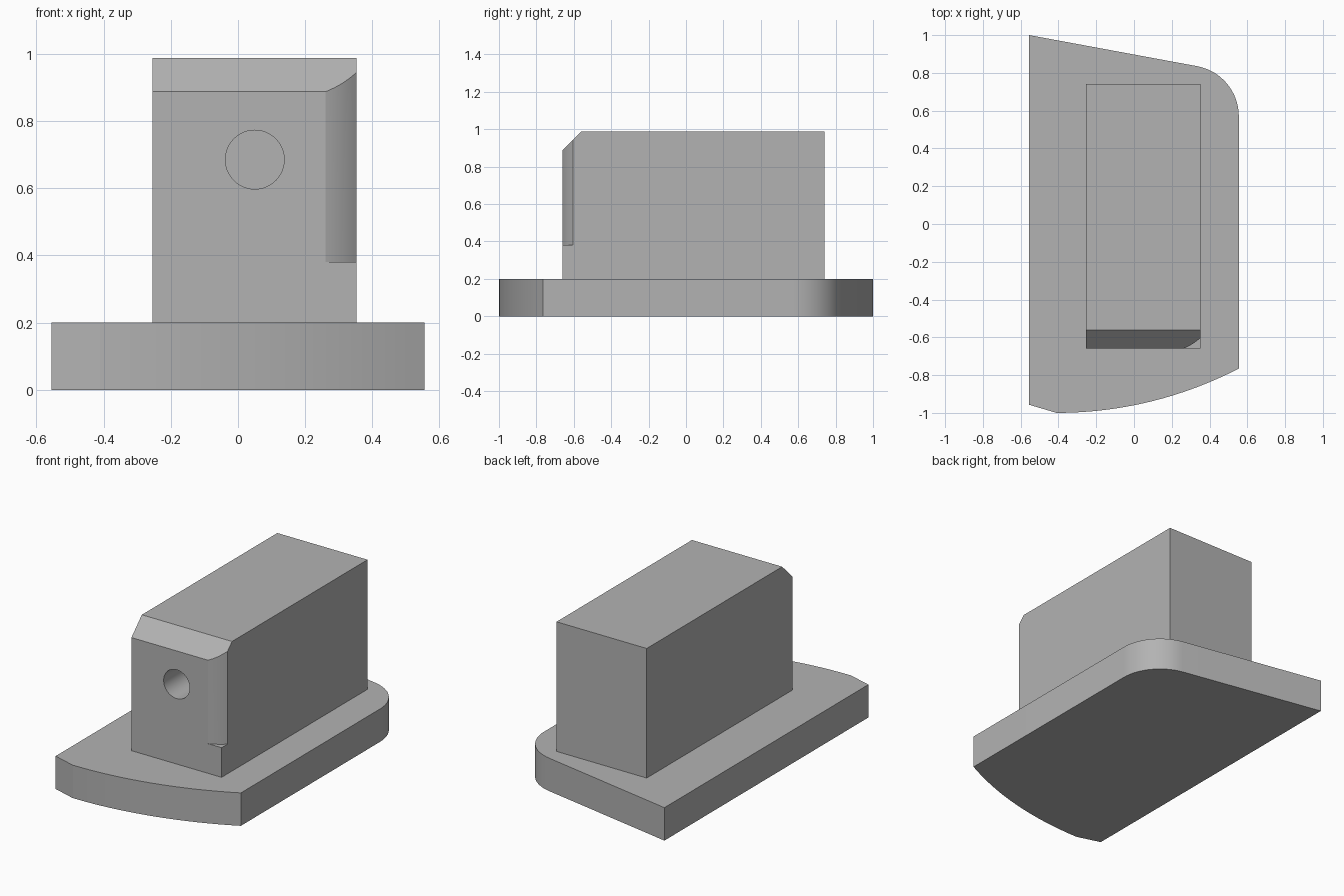
import bpy, bmesh, math
from mathutils import Vector

if "Cube" in bpy.data.objects:
    bpy.data.objects.remove(bpy.data.objects["Cube"])

grey = bpy.data.materials.new("plain grey")
grey.diffuse_color = (0.45, 0.45, 0.45, 1)
grey.use_nodes = True
grey.node_tree.nodes["Principled BSDF"].inputs["Base Color"].default_value = grey.diffuse_color


def prism(name, outline, direction, smooth=True):
    """Extrude a closed 3D outline along a direction."""
    bm = bmesh.new()
    face = bm.faces.new([bm.verts.new(p) for p in outline])
    new = bmesh.ops.extrude_face_region(bm, geom=[face])["geom"]
    bmesh.ops.translate(bm, vec=Vector(direction),
                        verts=[v for v in new if isinstance(v, bmesh.types.BMVert)])
    bmesh.ops.recalc_face_normals(bm, faces=bm.faces)
    mesh = bpy.data.meshes.new(name)
    bm.to_mesh(mesh)
    bm.free()
    mesh.materials.append(grey)
    obj = bpy.data.objects.new(name, mesh)
    bpy.context.collection.objects.link(obj)
    if smooth:
        shade(obj)
    return obj


def shade(obj):
    bpy.ops.object.select_all(action='DESELECT')
    obj.select_set(True)
    bpy.context.view_layer.objects.active = obj
    bpy.ops.object.shade_smooth_by_angle(angle=math.radians(15))


def arc(cx, cy, r, a0, a1, n):
    """Points on a circular arc, angles in degrees."""
    angles = [math.radians(a0 + (a1 - a0) * i / n) for i in range(n + 1)]
    return [(cx + r * math.cos(a), cy + r * math.sin(a)) for a in angles]


# Base plate: bowed front edge, one rounded back corner, slanted back edge
front_r = 2.1
sweep = math.degrees(math.asin(0.965 / front_r))
plan = [(-0.555, -0.957)]
plan += arc(-0.41, -1 + front_r, front_r, -90, -90 + sweep, 16)
plan += arc(0.285, 0.57, 0.27, 0, 79.4, 16)
plan += [(-0.555, 1.0)]
prism("base_plate", [(x, y, 0) for x, y in plan], (0, 0, 0.2))

# Upright block: side profile with a chamfered top front edge
side = [(-0.66, 0.2), (0.74, 0.2), (0.74, 0.987), (-0.56, 0.987), (-0.66, 0.887)]
block = prism("upright_block", [(-0.254, y, z) for y, z in side], (0.606, 0, 0), False)

# Corner relief: slightly rounded cut on the right front edge
a, b = Vector((0.26, -0.66)), Vector((0.352, -0.603))
out = Vector((b.y - a.y, a.x - b.x)).normalized()
relief = [a.lerp(b, t / 8) + out * 0.005 * 4 * (t / 8) * (1 - t / 8) for t in range(9)]
relief = [tuple(p) for p in relief] + [(0.45, -0.603), (0.45, -0.8), (0.26, -0.8)]
relief_cutter = prism("relief_cutter", [(x, y, 0.38) for x, y in relief], (0, 0, 0.8))

# Blind round hole in the front face
hole = arc(0.05, 0.685, 0.0875, 0, 360, 48)[:-1]
hole_cutter = prism("hole_cutter", [(x, -0.8, z) for x, z in hole], (0, 0.44, 0))

# Cut the block and remove the cutters
for cutter in (relief_cutter, hole_cutter):
    mod = block.modifiers.new(cutter.name, 'BOOLEAN')
    mod.operation = 'DIFFERENCE'
    mod.solver = 'EXACT'
    mod.object = cutter
    bpy.context.view_layer.objects.active = block
    bpy.ops.object.modifier_apply(modifier=mod.name)
    bpy.data.objects.remove(cutter)
shade(block)
